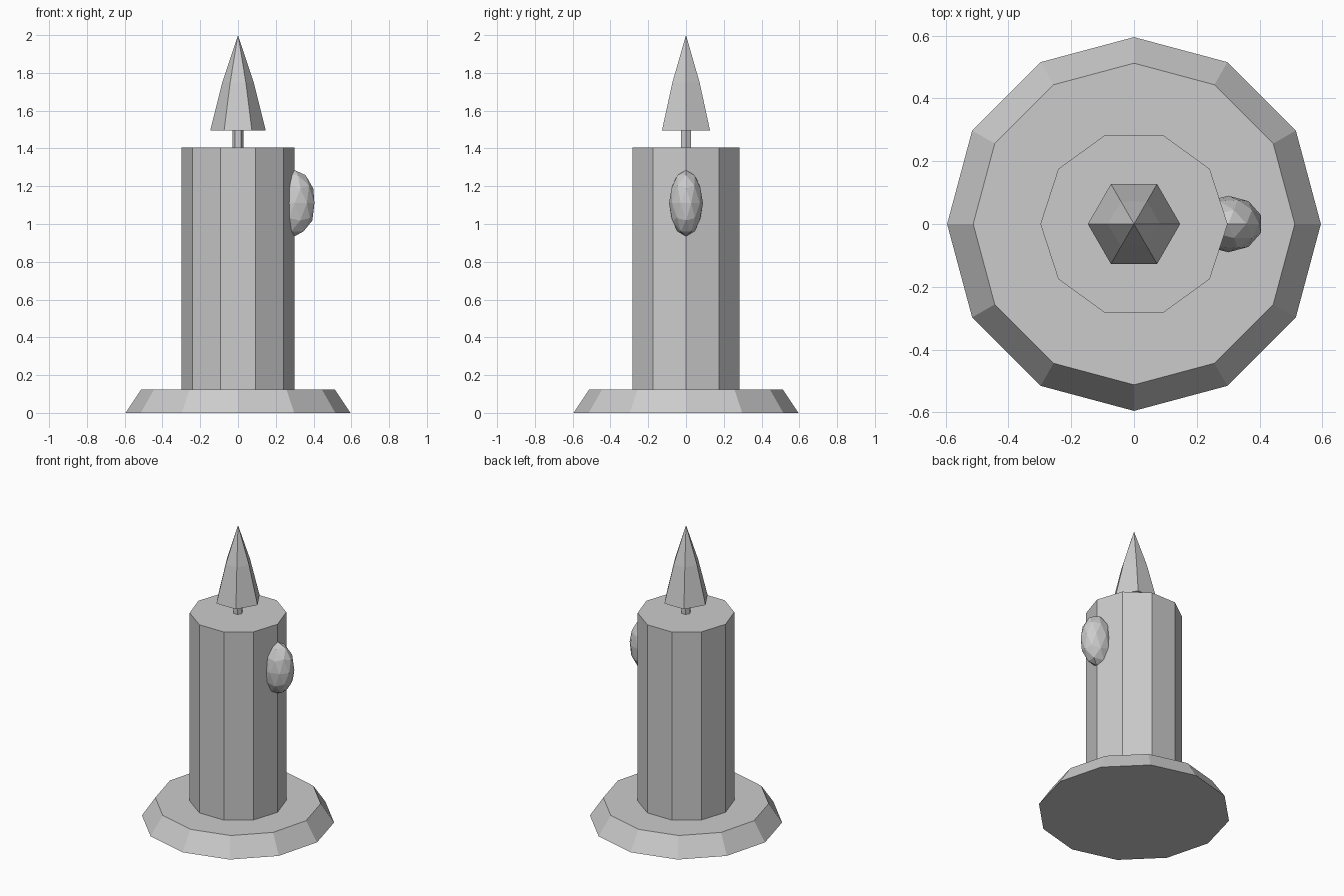
import bpy, bmesh
from math import cos, sin, tau
from mathutils import Matrix

cube = bpy.data.objects.get("Cube")
if cube:
    bpy.data.objects.remove(cube)

grey = bpy.data.materials.new("plain_grey")
grey.use_nodes = True
grey.diffuse_color = (0.6, 0.6, 0.6, 1)
grey.node_tree.nodes["Principled BSDF"].inputs["Base Color"].default_value = grey.diffuse_color


def add_object(name, bm):
    bmesh.ops.recalc_face_normals(bm, faces=bm.faces)
    mesh = bpy.data.meshes.new(name)
    bm.to_mesh(mesh)
    bm.free()
    mesh.materials.append(grey)
    obj = bpy.data.objects.new(name, mesh)
    bpy.context.collection.objects.link(obj)
    return obj


def turned(name, sides, profile):
    """Stack flat-sided rings of (radius, height); zero radius makes a point."""
    bm = bmesh.new()
    rings = []
    for r, z in profile:
        count = sides if r else 1
        rings.append([bm.verts.new((r * cos(tau * i / sides), r * sin(tau * i / sides), z))
                      for i in range(count)])
    for low, high in zip(rings, rings[1:]):
        for i in range(sides):
            j = (i + 1) % sides
            top = [high[j], high[i]] if len(high) > 1 else [high[0]]
            bm.faces.new([low[i], low[j]] + top)
    for ring in (rings[0], rings[-1]):
        if len(ring) > 1:
            bm.faces.new(ring)
    return add_object(name, bm)


# Candle, from the dish up to the flame
turned("base_dish", 12, [(0.595, 0), (0.512, 0.125)])
turned("wax_column", 10, [(0.298, 0.125), (0.298, 1.405)])
turned("wick", 6, [(0.03, 1.4), (0.03, 1.52)])
turned("flame", 6, [(0.147, 1.495), (0.083, 1.75), (0, 2)])

# Wax drip on the left side of the column
bm = bmesh.new()
bmesh.ops.create_icosphere(bm, subdivisions=2, radius=1,
                           matrix=Matrix.Translation((0.3, 0, 1.11)) @ Matrix.Diagonal((0.11, 0.09, 0.175, 1)))
add_object("wax_drip", bm)
